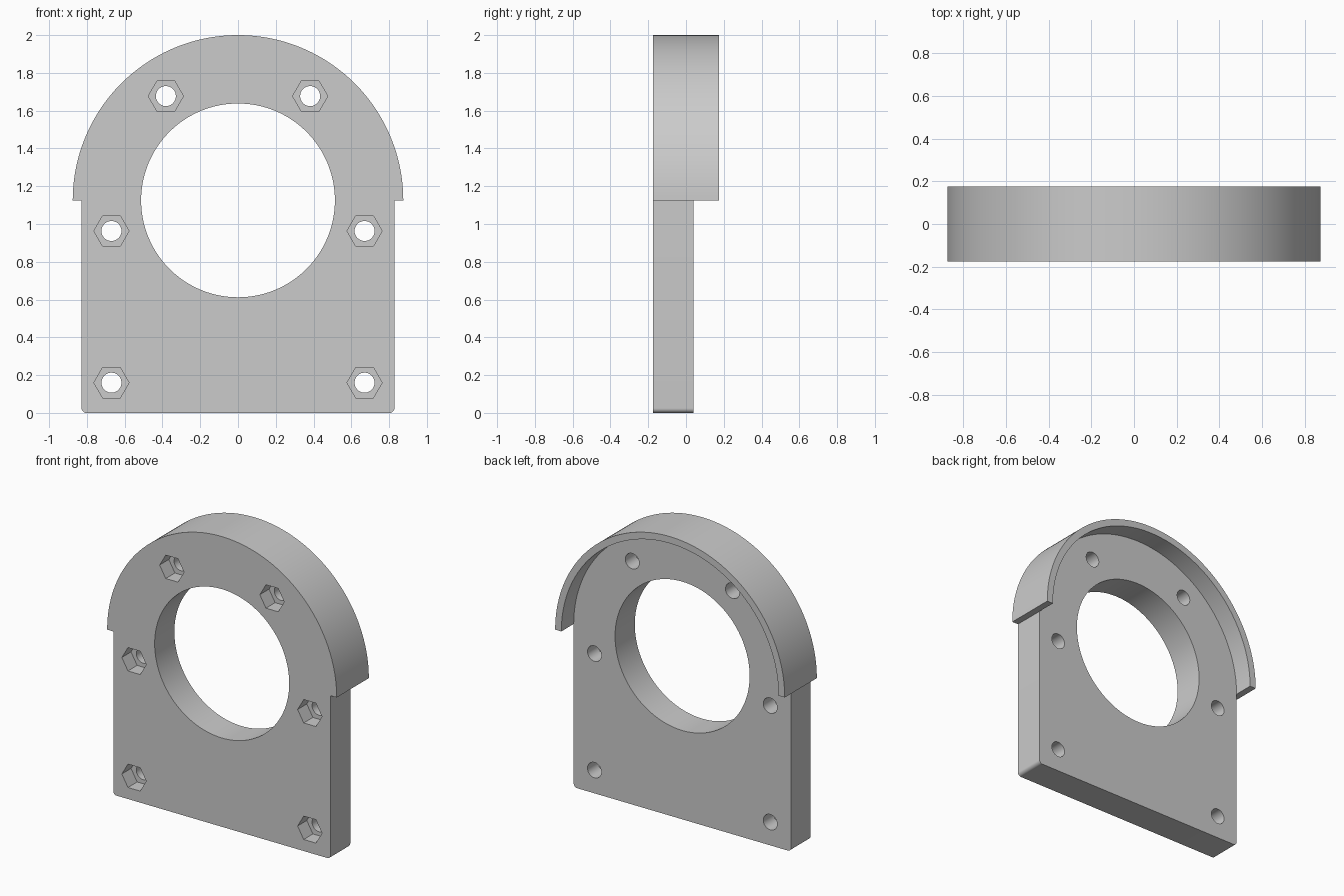
import bpy, bmesh
from math import cos, sin, pi, radians

if "Cube" in bpy.data.objects:
    bpy.data.objects.remove(bpy.data.objects["Cube"], do_unlink=True)

FRONT, PLATE_BACK, HOOD_BACK = -0.175, 0.04, 0.175
AXIS_Z, OUTER_R, PLATE_R, BORE_R = 1.125, 0.875, 0.828, 0.513
CORNER_R = 0.025
POCKET_FLOOR = FRONT + 0.1

grey = bpy.data.materials.new("plain grey")
grey.use_nodes = True
grey.diffuse_color = (0.6, 0.6, 0.6, 1)
grey.node_tree.nodes["Principled BSDF"].inputs["Base Color"].default_value = (0.6, 0.6, 0.6, 1)


def arc(cx, cz, r, start, end, steps):
    angles = [radians(start + (end - start) * i / steps) for i in range(steps + 1)]
    return [(cx + r * cos(a), cz + r * sin(a)) for a in angles]


def prism(name, outlines, y0, y1):
    """Extrude closed (x, z) outlines along y into one object."""
    bm = bmesh.new()
    for outline in outlines:
        face = bm.faces.new([bm.verts.new((x, y0, z)) for x, z in outline])
        side = bmesh.ops.extrude_face_region(bm, geom=[face])["geom"]
        moved = [v for v in side if isinstance(v, bmesh.types.BMVert)]
        bmesh.ops.translate(bm, verts=moved, vec=(0, y1 - y0, 0))
    bmesh.ops.recalc_face_normals(bm, faces=bm.faces)
    mesh = bpy.data.meshes.new(name)
    bm.to_mesh(mesh)
    bm.free()
    mesh.materials.append(grey)
    obj = bpy.data.objects.new(name, mesh)
    bpy.context.collection.objects.link(obj)
    return obj


def circles(centres, r, sides):
    return [arc(x, z, r, 0, 360, sides)[:-1] for x, z in centres]


# Full-depth body: domed top, stepped sides, rounded lower corners
outline = arc(0, AXIS_Z, OUTER_R, 0, 180, 96)
outline += [(-PLATE_R, AXIS_Z)]
outline += arc(-PLATE_R + CORNER_R, CORNER_R, CORNER_R, 180, 270, 8)
outline += arc(PLATE_R - CORNER_R, CORNER_R, CORNER_R, 270, 360, 8)
outline += [(PLATE_R, AXIS_Z)]
body = prism("bearing_plate_with_hood", [outline], FRONT, HOOD_BACK)

# Rear recess that leaves only the thin hood behind the plate
recess = arc(0, AXIS_Z, PLATE_R, 0, 180, 96)
recess += [(-1, AXIS_Z), (-1, -0.2), (1, -0.2), (1, AXIS_Z)]

# Bolt positions, mirrored left and right
bolts = [(s * x, z) for s in (-1, 1) for x, z in ((0.382, 1.677), (0.67, 0.963), (0.67, 0.16))]

cutters = [
    prism("rear_recess_cutter", [recess], PLATE_BACK, 0.4),
    prism("bore_cutter", circles([(0, AXIS_Z)], BORE_R, 128), -0.4, 0.4),
    prism("bolt_hole_cutter", circles(bolts, 0.053, 40), -0.4, 0.4),
    prism("nut_pocket_cutter", circles(bolts, 0.093, 6), -0.4, POCKET_FLOOR),
]

# Cut the body and bake the result
for cutter in cutters:
    cutter.hide_render = True
    cut = body.modifiers.new(cutter.name, "BOOLEAN")
    cut.operation = "DIFFERENCE"
    cut.solver = "EXACT"
    cut.object = cutter
bpy.context.view_layer.update()
baked = bpy.data.meshes.new_from_object(body.evaluated_get(bpy.context.evaluated_depsgraph_get()))
body.modifiers.clear()
body.data = baked
for cutter in cutters:
    bpy.data.objects.remove(cutter, do_unlink=True)

bpy.ops.object.select_all(action="DESELECT")
body.select_set(True)
bpy.context.view_layer.objects.active = body
bpy.ops.object.shade_smooth_by_angle(angle=radians(30))
